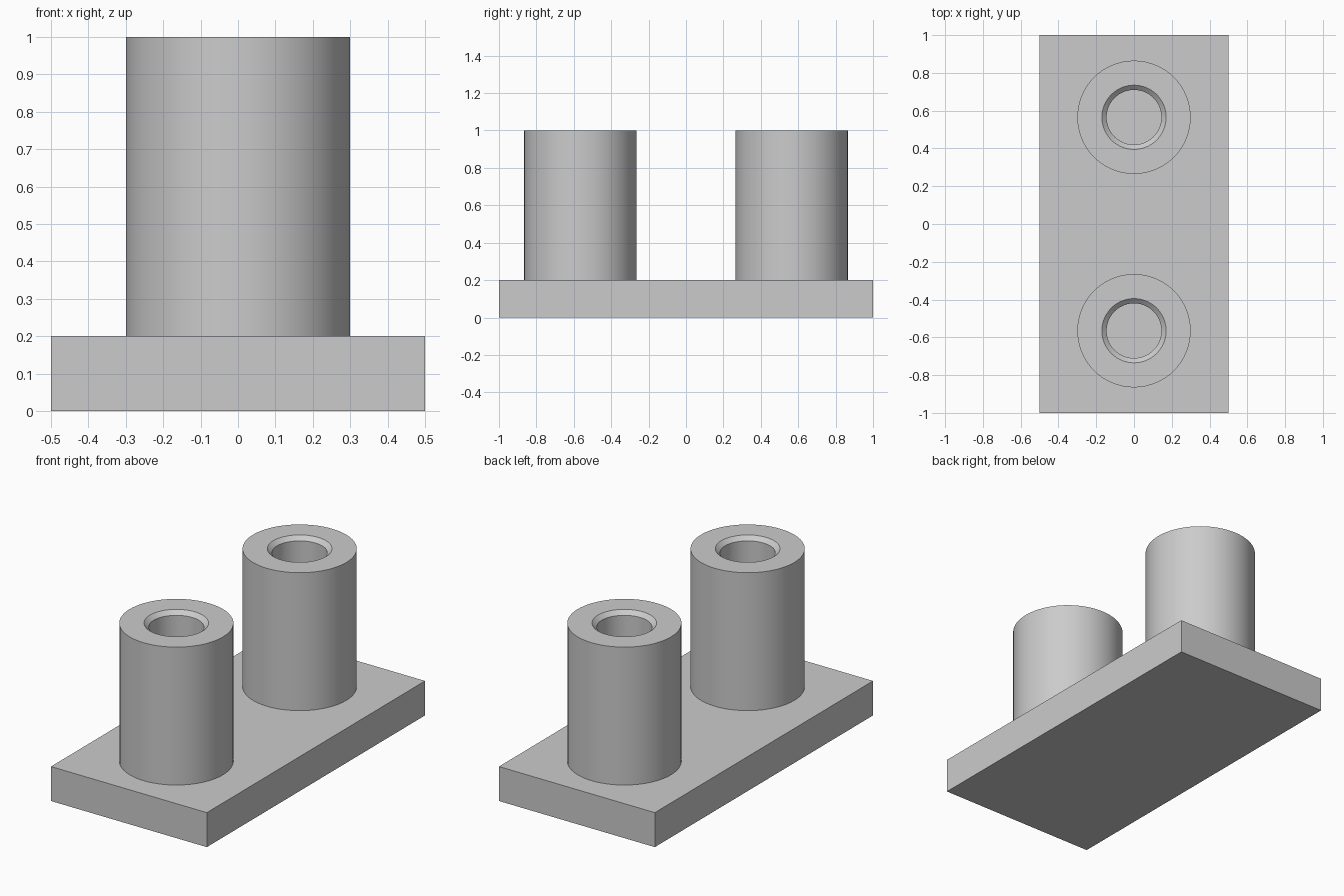
import bpy
import bmesh
from math import pi, radians

cube = bpy.data.objects.get("Cube")
if cube:
    bpy.data.objects.remove(cube, do_unlink=True)

grey = bpy.data.materials.new("plain grey")
grey.use_nodes = True
colour = (0.6, 0.6, 0.6, 1)
grey.diffuse_color = colour
grey.node_tree.nodes["Principled BSDF"].inputs["Base Color"].default_value = colour

PLATE_TOP = 0.2
SEGMENTS = 64


def add_object(name, bm):
    bmesh.ops.recalc_face_normals(bm, faces=bm.faces)
    mesh = bpy.data.meshes.new(name)
    bm.to_mesh(mesh)
    bm.free()
    mesh.materials.append(grey)
    obj = bpy.data.objects.new(name, mesh)
    bpy.context.collection.objects.link(obj)
    return obj


# Flat rectangular base
bm = bmesh.new()
bmesh.ops.create_cube(bm, size=1)
bmesh.ops.scale(bm, vec=(1, 2, PLATE_TOP), verts=bm.verts)
bmesh.ops.translate(bm, vec=(0, 0, PLATE_TOP / 2), verts=bm.verts)
add_object("base_plate", bm)


# Hollow post: outer wall, top ring, chamfer and bore, standing on the plate
def add_post(name, y):
    bm = bmesh.new()
    profile = [(0.3, PLATE_TOP), (0.3, 1), (0.17, 1), (0.145, 0.977), (0.145, PLATE_TOP)]
    verts = [bm.verts.new((r, 0, z)) for r, z in profile]
    edges = [bm.edges.new(pair) for pair in zip(verts, verts[1:])]
    bmesh.ops.spin(bm, geom=verts + edges, cent=(0, 0, 0), axis=(0, 0, 1),
                   angle=2 * pi, steps=SEGMENTS, use_merge=True)
    bmesh.ops.remove_doubles(bm, verts=bm.verts, dist=0.0001)
    # Bottom ring closes the tube so that its normals are consistent
    rim = [e for e in bm.edges if e.is_boundary]
    bmesh.ops.bridge_loops(bm, edges=rim)
    post = add_object(name, bm)
    post.location.y = y
    bpy.ops.object.select_all(action="DESELECT")
    post.select_set(True)
    bpy.context.view_layer.objects.active = post
    bpy.ops.object.shade_smooth_by_angle(angle=radians(30))


add_post("front_post", -0.565)
add_post("back_post", 0.565)
